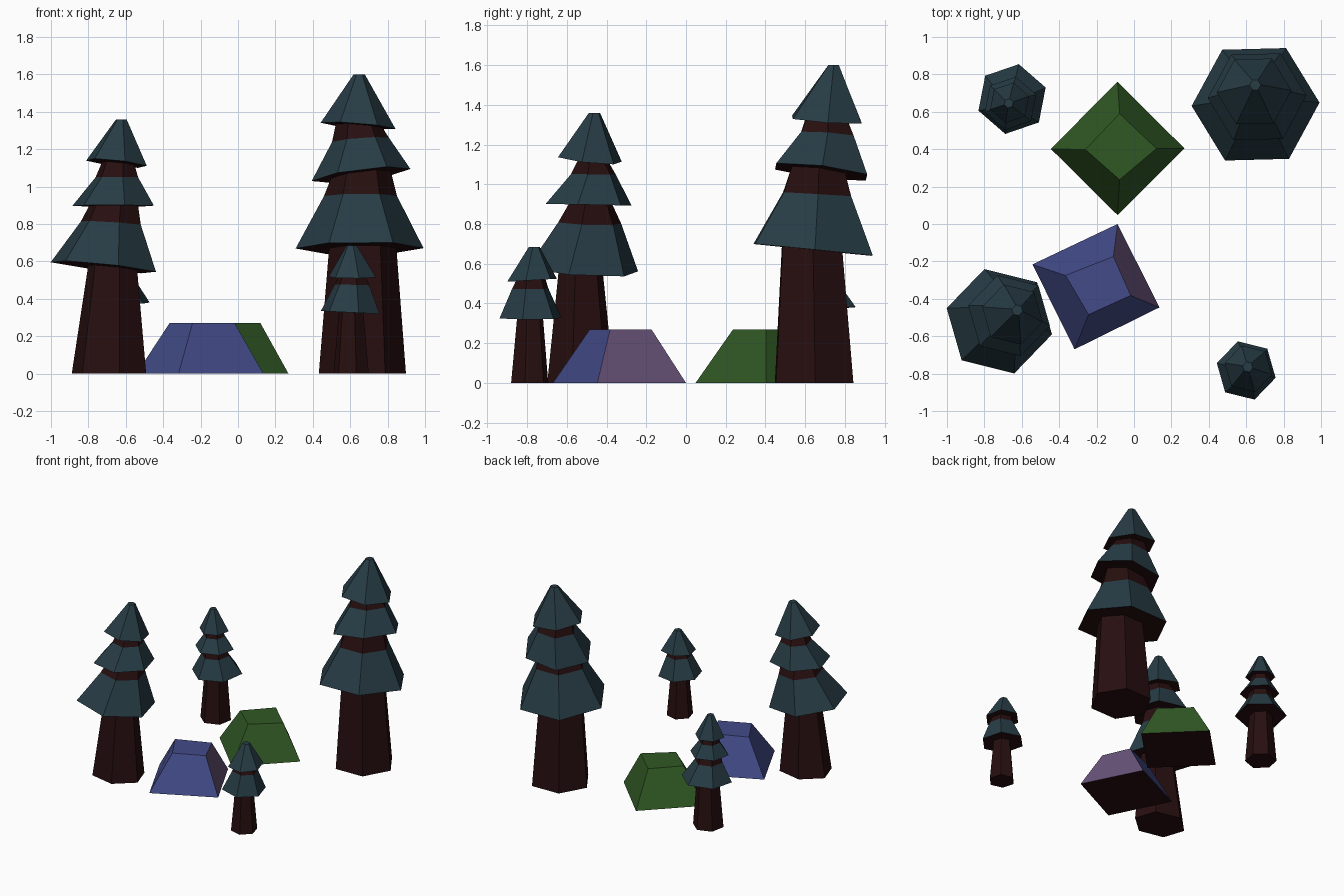
import bpy, bmesh, math

if "Cube" in bpy.data.objects:
    bpy.data.objects.remove(bpy.data.objects["Cube"])


def material(name, r, g, b):
    lin = [((c / 255 + 0.055) / 1.055) ** 2.4 for c in (r, g, b)]
    m = bpy.data.materials.new(name)
    m.diffuse_color = (*lin, 1)
    m.use_nodes = True
    m.node_tree.nodes["Principled BSDF"].inputs["Base Color"].default_value = m.diffuse_color
    return m


bark = material("dark_bark", 39, 14, 15)
needles = material("teal_needles", 39, 60, 69)
green = material("green_canvas", 48, 88, 36)
blue = material("blue_canvas", 67, 76, 137)
purple = material("purple_canvas", 102, 82, 120)


def finish(name, bm, mats):
    bmesh.ops.recalc_face_normals(bm, faces=bm.faces)
    me = bpy.data.meshes.new(name)
    bm.to_mesh(me)
    bm.free()
    for m in mats:
        me.materials.append(m)
    bpy.context.collection.objects.link(bpy.data.objects.new(name, me))


def tree(name, angle, base, tiers):
    """base = (x, y, rx, ry); each tier = (rim centre, rim r, tilt, neck x, y, r), (top centre, top r)"""
    bm = bmesh.new()

    def ring(x, y, z, rx, ry, tilt=(0, 0), mid=(0, 0)):
        vs = []
        for i in range(6):
            a = math.radians(angle + 60 * i)
            px, py = x + rx * math.cos(a), y + ry * math.sin(a)
            vs.append(bm.verts.new((px, py, z + tilt[0] * (px - mid[0]) + tilt[1] * (py - mid[1]))))
        return vs

    def loft(a, b, mat):
        for i in range(6):
            j = (i + 1) % 6
            bm.faces.new((a[i], a[j], b[j], b[i])).material_index = mat

    last = ring(base[0], base[1], 0, base[2], base[3])
    bm.faces.new(last)
    for (cx, cy, cz, r, sx, sy, nx, ny, nr), (tx, ty, tz, tr) in tiers:
        flat = nr * base[3] / base[2]
        neck = ring(nx, ny, cz, nr, flat, (sx, sy), (cx, cy))   # trunk or neck
        rim = ring(cx, cy, cz, r, r, (sx, sy), (cx, cy))        # bark underside
        top = ring(tx, ty, tz, tr, tr, (sx * .6, sy * .6) if tr > .05 else (0, 0), (tx, ty))
        loft(last, neck, 0)
        loft(neck, rim, 0)
        loft(rim, top, 1)
        last = top
    bm.faces.new(last).material_index = 1
    finish(name, bm, (bark, needles))


tree("tall_back_right_tree", 1.5, (.665, .645, .233, .225), [
    ((.65, .64, .67, .342, .005, -.1, .667, .635, .18), (.655, .66, .95, .195)),
    ((.658, .68, 1.062, .264, .125, -.12, .657, .665, .16), (.655, .71, 1.25, .152)),
    ((.642, .709, 1.325, .2, -.08, -.07, .648, .71, .125), (.648, .743, 1.6, .03))])
tree("front_left_tree", 46, (-.69, -.53, .205, .175), [
    ((-.72, -.52, .57, .29, -.105, -.06, -.67, -.53, .135), (-.68, -.485, .805, .165)),
    ((-.668, -.49, .897, .225, 0, -.02, -.665, -.48, .135), (-.648, -.466, 1.05, .117)),
    ((-.65, -.484, 1.125, .167, -.11, -.1, -.64, -.467, .09), (-.624, -.461, 1.358, .03))])
tree("small_front_right_tree", 46, (.605, -.787, .097, .097), [
    ((.6, -.783, .327, .162, -.05, 0, .605, -.785, .068), (.61, -.784, .475, .095)),
    ((.611, -.775, .517, .13, 0, .06, .61, -.782, .078), (.608, -.764, .685, .028))])
tree("small_back_left_tree", 19, (-.66, .66, .115, .115), [
    ((-.652, .668, .375, .19, .02, .03, -.658, .66, .085), (-.66, .655, .515, .105)),
    ((-.66, .645, .575, .145, 0, 0, -.662, .652, .087), (-.665, .65, .67, .08)),
    ((-.665, .648, .715, .11, 0, 0, -.666, .649, .068), (-.67, .645, .885, .025))])


def tent(name, base, top, mats, odd_side=None):
    """Four-sided tent with flat top; slot 0 is the dark floor, slot 1 the canvas."""
    bm = bmesh.new()
    lo = [bm.verts.new((x, y, 0)) for x, y in base]
    hi = [bm.verts.new((x, y, .27)) for x, y in top]
    bm.faces.new(lo)
    bm.faces.new(hi).material_index = 1
    for i in range(4):
        j = (i + 1) % 4
        bm.faces.new((lo[i], lo[j], hi[j], hi[i])).material_index = 2 if i == odd_side else 1
    finish(name, bm, mats)


tent("green_tent",
     [(-.088, .76), (.27, .404), (-.088, .048), (-.445, .402)],
     [(-.077, .59), (.12, .403), (-.077, .237), (-.26, .398)], (bark, green))
tent("blue_tent",
     [(-.088, 0), (.136, -.446), (-.318, -.67), (-.543, -.216)],
     [(-.11, -.174), (-.018, -.382), (-.243, -.484), (-.366, -.275)],
     (bark, blue, purple), odd_side=0)
